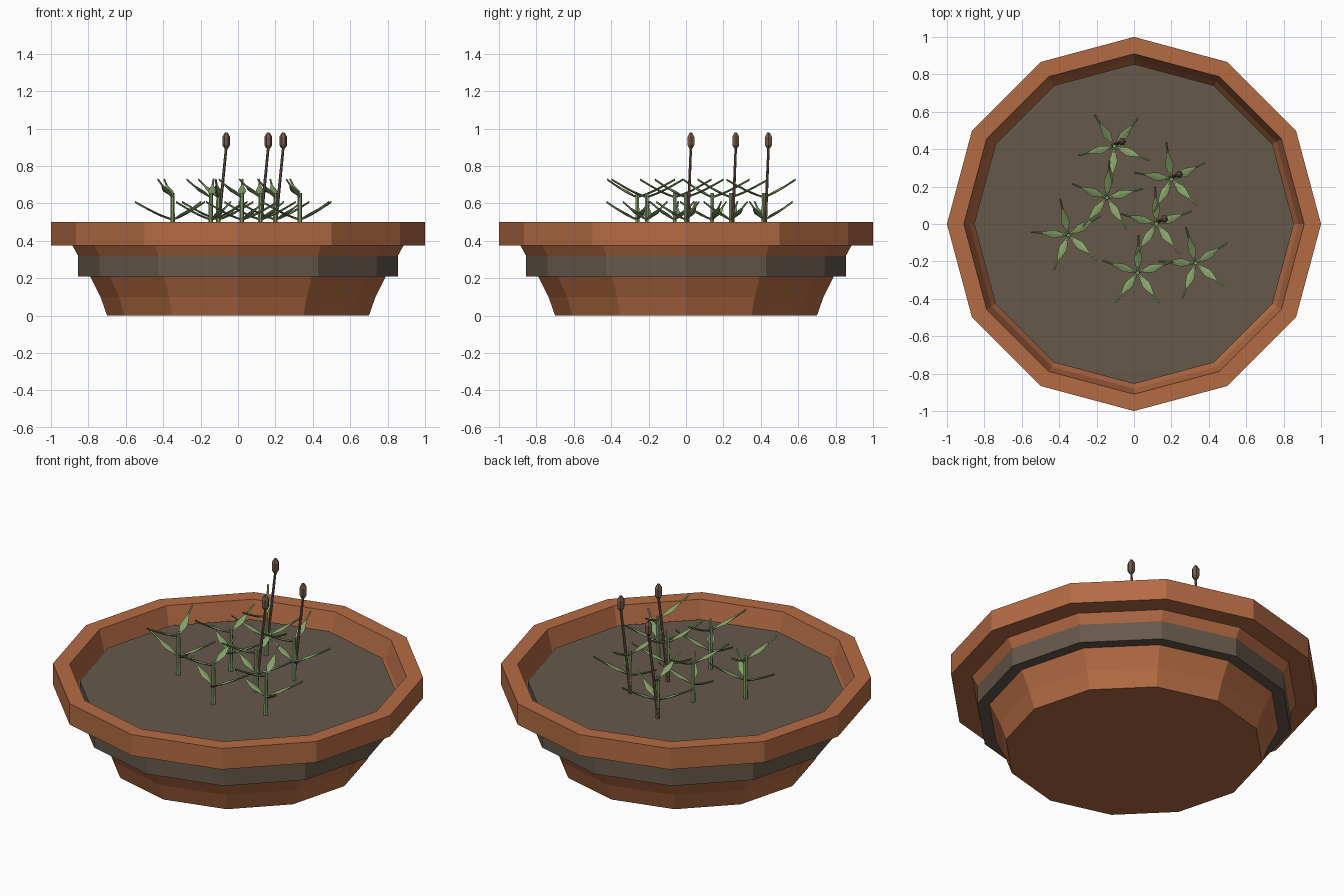
import bpy, bmesh, math
from mathutils import Vector, Matrix

if "Cube" in bpy.data.objects:
    bpy.data.objects.remove(bpy.data.objects["Cube"])

def material(name, rgb):
    m = bpy.data.materials.new(name)
    lin = [((c / 255 + 0.055) / 1.055) ** 2.4 for c in rgb]
    m.diffuse_color = (*lin, 1)
    m.use_nodes = True
    m.node_tree.nodes["Principled BSDF"].inputs["Base Color"].default_value = m.diffuse_color
    return m

TERRACOTTA = material("terracotta", (180, 107, 68))
SOIL = material("soil", (102, 88, 74))
GREEN = material("leaf green", (133, 160, 105))
BROWN = material("seed brown", (115, 89, 75))

def finish(bm, name, mat):
    bmesh.ops.recalc_face_normals(bm, faces=bm.faces)
    me = bpy.data.meshes.new(name)
    bm.to_mesh(me)
    bm.free()
    me.materials.append(mat)
    ob = bpy.data.objects.new(name, me)
    bpy.context.collection.objects.link(ob)
    return ob

def lathe(bm, profile, sides, mat=Matrix()):
    """Revolve (radius, z) points around z, capping both ends."""
    rings = []
    for r, z in profile:
        rings.append([bm.verts.new(mat @ Vector((r * math.cos(2 * math.pi * i / sides),
                      r * math.sin(2 * math.pi * i / sides), z))) for i in range(sides)])
    for a, b in zip(rings, rings[1:]):
        for i in range(sides):
            j = (i + 1) % sides
            bm.faces.new((a[i], a[j], b[j], b[i]))
    bm.faces.new(rings[0][::-1])
    bm.faces.new(rings[-1])

def rod(bm, p, q, r0, r1, sides=6):
    """Tapered rod between two points."""
    p, q = Vector(p), Vector(q)
    d = q - p
    m = Matrix.Translation(p) @ d.to_track_quat('Z', 'Y').to_matrix().to_4x4()
    lathe(bm, [(r0, 0), (r1, d.length)], sides, m)

# Twelve-sided bowl with heavy rim
bm = bmesh.new()
lathe(bm, [(0.70, 0), (0.735, 0.10), (0.79, 0.21), (0.855, 0.32), (0.885, 0.375),
           (1.0, 0.375), (1.0, 0.50), (0.91, 0.50), (0.88, 0.378), (0.84, 0.31)], 12)
finish(bm, "bowl", TERRACOTTA)

# Soil disc, filling the bowl and showing as a band outside it
bm = bmesh.new()
lathe(bm, [(0.855, 0.21), (0.855, 0.405)], 12)
finish(bm, "soil", SOIL)

# Plants: x, y, rotation of first leaf, has seed spike
PLANTS = [(-0.105, 0.415, 50, True), (0.20, 0.24, 26, True), (-0.145, 0.14, 14, False),
          (0.12, 0.0, 20, True), (-0.35, -0.06, 31, False), (0.02, -0.26, 17, False),
          (0.33, -0.21, 33, False)]
# Leaf centre line: distance out, height, half width; ends in a thin strip
BLADE = [(0.005, -0.002, 0.004), (0.035, 0.008, 0.011), (0.075, 0.024, 0.022),
         (0.10, 0.036, 0.018), (0.14, 0.057, 0.006), (0.20, 0.09, 0.005)]

leaves, stems, rods, heads = (bmesh.new() for _ in range(4))
for x, y, turn, spike in PLANTS:
    rod(stems, (x, y, 0.39), (x, y, 0.655), 0.013, 0.011)
    for k in range(5):
        # Leaves alternate between a lower and an upper tier
        z = 0.64 if k % 2 else 0.52
        m = Matrix.Translation((x, y, z)) @ Matrix.Rotation(math.radians(turn + 72 * k), 4, 'Z')
        rows = []
        for d, h, w in BLADE:
            rows.append([leaves.verts.new(m @ Vector(c)) for c in
                         ((d, -w, h), (d, 0, h - 0.009), (d, w, h), (d, 0, h + 0.003))])
        for a, b in zip(rows, rows[1:]):
            for i in range(4):
                j = (i + 1) % 4
                leaves.faces.new((a[i], a[j], b[j], b[i]))
        leaves.faces.new(rows[0])
        leaves.faces.new(rows[-1][::-1])
    if spike:
        top = Vector((x + 0.042, y + 0.026, 0.90))
        rod(rods, (x - 0.008, y + 0.006, 0.39), top, 0.009, 0.007)
        lathe(heads, [(0.010, 0), (0.021, 0.018), (0.021, 0.062), (0.007, 0.085)], 6,
              Matrix.Translation(top - Vector((0, 0, 0.006))))
finish(leaves, "leaves", GREEN)
finish(stems, "stems", GREEN)
finish(rods, "spike_rods", BROWN)
finish(heads, "seed_heads", BROWN)
